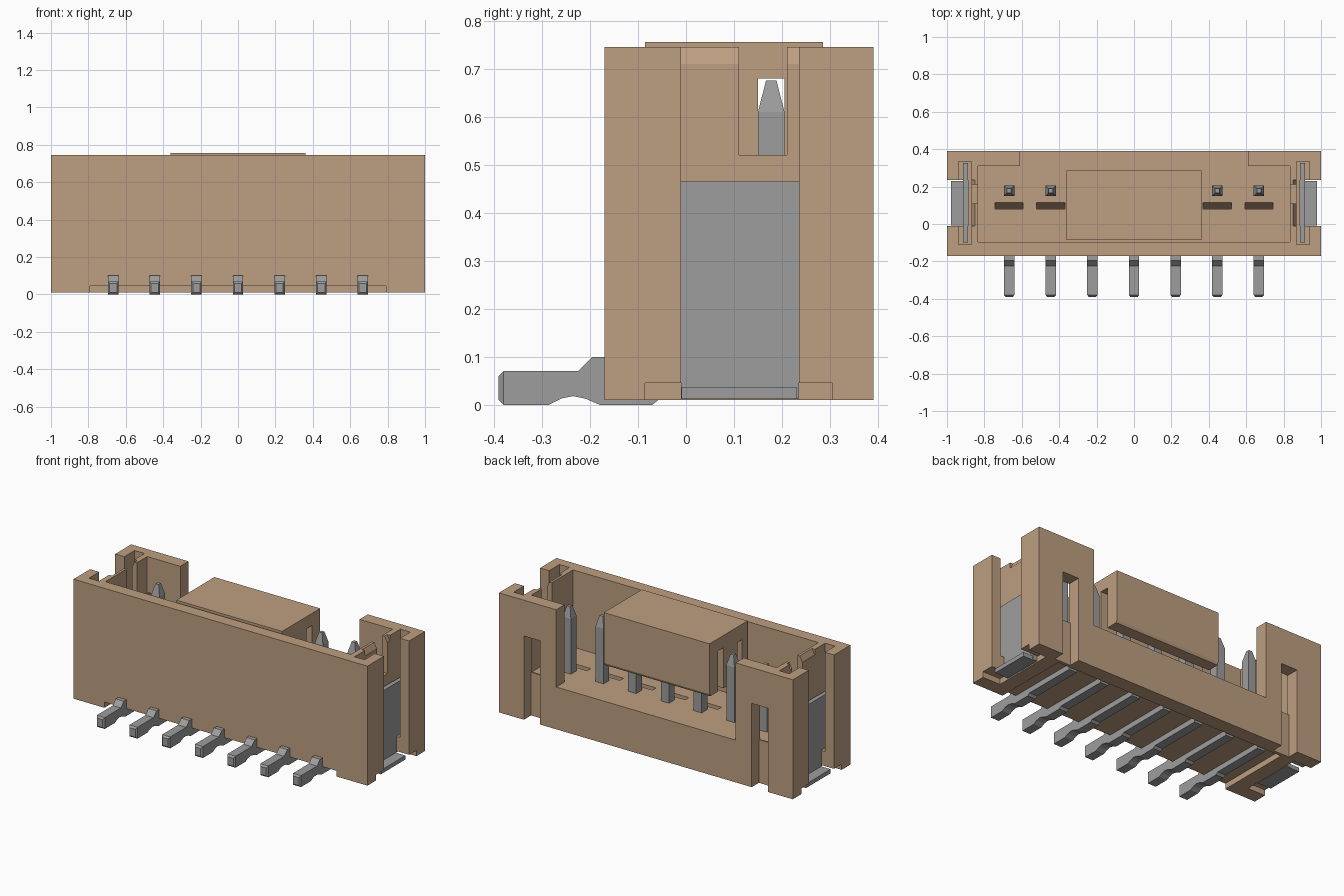
import bpy, bmesh

if "Cube" in bpy.data.objects:
    bpy.data.objects.remove(bpy.data.objects["Cube"], do_unlink=True)


def material(name, color):
    m = bpy.data.materials.new(name)
    m.use_nodes = True
    m.diffuse_color = color
    m.node_tree.nodes["Principled BSDF"].inputs["Base Color"].default_value = color
    return m


tan = material("tan plastic", (0.51, 0.345, 0.22, 1))
steel = material("grey metal", (0.34, 0.34, 0.34, 1))


def finish(name, bm, mat):
    bmesh.ops.recalc_face_normals(bm, faces=bm.faces)
    mesh = bpy.data.meshes.new(name)
    bm.to_mesh(mesh)
    bm.free()
    mesh.materials.append(mat)
    ob = bpy.data.objects.new(name, mesh)
    bpy.context.collection.objects.link(ob)
    return ob


def box(name, x, y, z, mat=tan):
    bm = bmesh.new()
    bmesh.ops.create_cube(bm, size=1)
    for v in bm.verts:
        for i, (a, b) in enumerate((x, y, z)):
            v.co[i] = a if v.co[i] < 0 else b
    return finish(name, bm, mat)


def taper(ob, axis, end, center, scale):
    # shrink the face of a box lying at the given end of an axis
    for v in ob.data.vertices:
        if abs(v.co[axis] - end) < 0.001:
            for i in {0, 1, 2} - {axis}:
                v.co[i] = center[i] + (v.co[i] - center[i]) * scale


def prism(name, profile, x, mat):
    # side profile in (y, z), extruded across x
    bm = bmesh.new()
    face = bm.faces.new([bm.verts.new((x[0], y, z)) for y, z in profile])
    new = bmesh.ops.extrude_face_region(bm, geom=[face])["geom"]
    verts = [g for g in new if isinstance(g, bmesh.types.BMVert)]
    bmesh.ops.translate(bm, verts=verts, vec=(x[1] - x[0], 0, 0))
    return finish(name, bm, mat)


def cut(target, cutter):
    mod = target.modifiers.new("cut", "BOOLEAN")
    mod.operation, mod.solver, mod.object = "DIFFERENCE", "EXACT", cutter
    bpy.context.view_layer.objects.active = target
    bpy.ops.object.modifier_apply(modifier=mod.name)
    bpy.data.objects.remove(cutter, do_unlink=True)


def cut_box(target, x, y, z):
    cut(target, box("cutter", x, y, z))


def cut_pair(target, x, y, z):
    for s in (1, -1):
        cut_box(target, sorted((s * x[0], s * x[1])), y, z)


pin_xs = [(i - 3) * 0.2225 for i in range(7)]

# housing shell: cavity, open back, underside recess
housing = box("housing", (-1, 1), (-0.17, 0.39), (0.01, 0.745))
cut_box(housing, (-0.835, 0.835), (-0.095, 0.31), (0.27, 1))
cut_box(housing, (-0.61, 0.61), (0.25, 0.5), (0.27, 1))
cut_box(housing, (-0.79, 0.79), (-0.3, 0.30), (-0.1, 0.045))

# side bays, tab slots, foot recesses, end wall notches
cut_pair(housing, (0.87, 0.938), (-0.11, 0.335), (0.135, 1))
cut_pair(housing, (0.885, 1.1), (-0.01, 0.235), (-0.1, 1))
cut_pair(housing, (0.88, 1.1), (-0.085, 0.305), (-0.1, 0.045))
cut_pair(housing, (0.80, 0.90), (0.11, 0.21), (0.52, 1))

# rear post openings: shallow below the floor, through into the cavity above it
cut_pair(housing, (0.72, 0.83), (0.32, 0.5), (-0.1, 0.525))
cut_pair(housing, (0.72, 0.83), (0.29, 0.4), (0.275, 0.525))

# bevel on the outer top edge of each end wall
for s in (1, -1):
    wedge = box("cutter", sorted((s * 0.868, s * 0.90)), (-0.01, 0.235), (0.71, 0.75))
    for v in wedge.data.vertices:
        if v.co.z > 0.73:
            v.co.x -= s * 0.02
    cut(housing, wedge)

# sloped pockets in the floor in front of each pin
for x in pin_xs:
    cut(housing, prism("cutter", [(0.08, 0.2), (0.115, 0.27), (0.115, 0.3), (0.08, 0.3)],
                       (x - 0.075, x + 0.075), tan))

# pick-up cap with end-to-end channels
cap = prism("pickup_cap", [(-0.085, 0.43), (0.278, 0.43), (0.285, 0.445),
                           (0.285, 0.755), (-0.085, 0.755)], (-0.36, 0.36), tan)
cut_box(cap, (-1, 1), (0.15, 0.205), (0.3, 0.68))
cut_box(cap, (-1, 1), (-0.03, 0.015), (0.3, 0.66))

# contact pins: bent tail with a chamfered end, post with a pointed tip
tail = [(-0.38, 0), (-0.285, 0), (-0.26, 0.013), (-0.235, 0.018),
        (-0.21, 0.013), (-0.18, 0), (-0.07, 0), (-0.055, 0.012), (0.28, 0.012),
        (0.28, 0.1), (-0.195, 0.1), (-0.225, 0.07), (-0.38, 0.07)]
for i, x in enumerate(pin_xs):
    number = str(i + 1)
    width = (x - 0.0275, x + 0.0275)
    prism("pin_tail_" + number, tail, width, steel)
    end = box("pin_tail_end_" + number, width, (-0.39, -0.38), (0, 0.07), steel)
    taper(end, 1, -0.39, (x, 0, 0.035), 0.7)
    box("pin_post_" + number, width, (0.15, 0.205), (0.09, 0.61), steel)
    tip = box("pin_tip_" + number, width, (0.15, 0.205), (0.61, 0.675), steel)
    taper(tip, 2, 0.675, (x, 0.1775, 0), 0.4)

# solder tabs: upright plate, wings held in the slots, and outward foot
for side, s in (("left", 1), ("right", -1)):
    box(side + "_tab_plate", sorted((s * 0.886, s * 0.914)), (-0.01, 0.235), (0.012, 0.465), steel)
    box(side + "_tab_wings", sorted((s * 0.887, s * 0.913)), (-0.10, 0.325), (0.136, 0.464), steel)
    box(side + "_tab_foot", sorted((s * 0.90, s * 0.978)), (-0.009, 0.23), (0.012, 0.037), steel)
